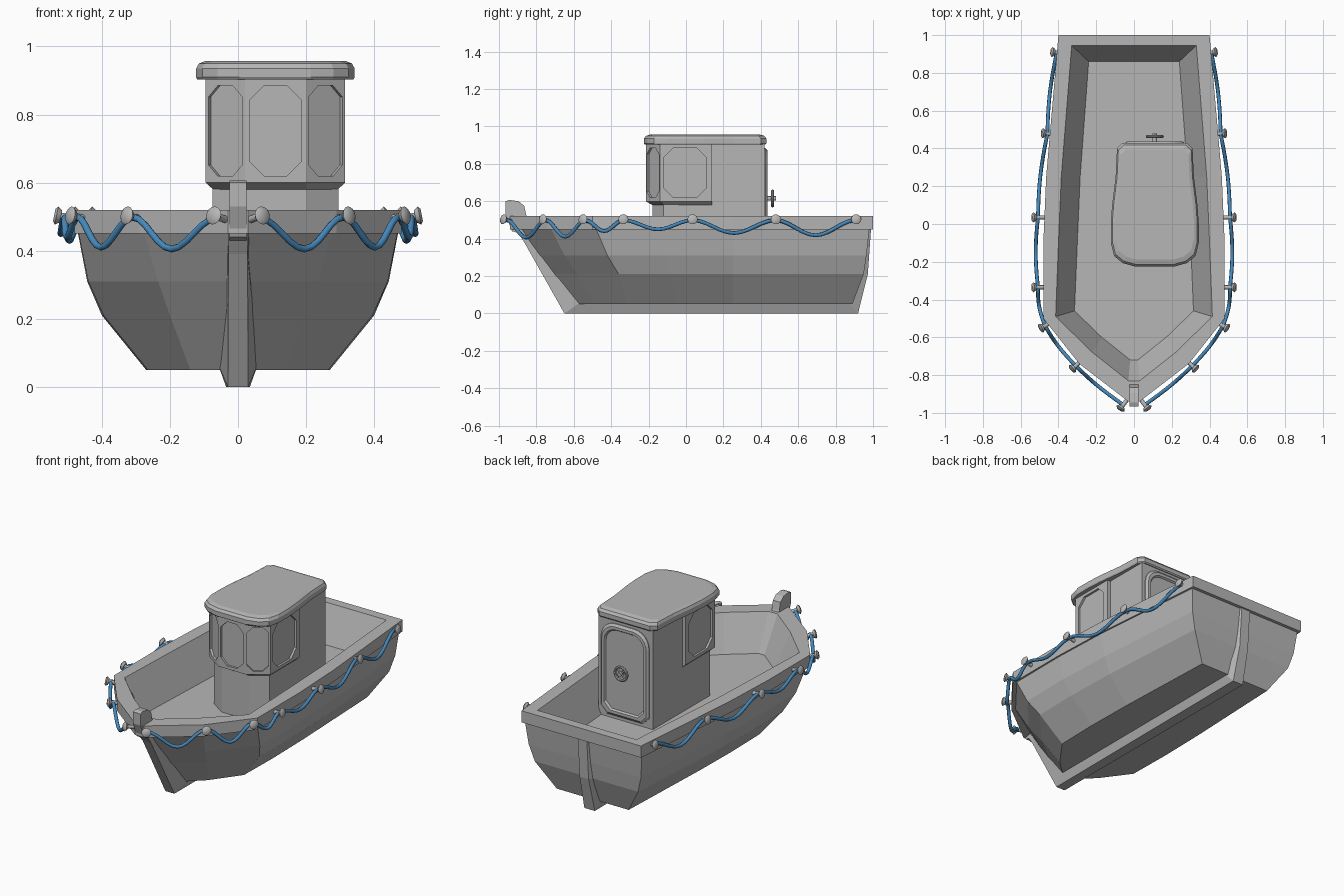
import bpy, bmesh, math
from mathutils import Vector, Matrix

if "Cube" in bpy.data.objects:
    bpy.data.objects.remove(bpy.data.objects["Cube"])


def material(name, rgb):
    m = bpy.data.materials.new(name)
    m.diffuse_color = (*rgb, 1)
    m.use_nodes = True
    m.node_tree.nodes["Principled BSDF"].inputs["Base Color"].default_value = m.diffuse_color
    return m


GREY = material("plain grey", (0.47, 0.47, 0.47))
BLUE = material("rope blue", (0.06, 0.25, 0.50))


def finish(name, bm, mat=GREY, smooth=False):
    bmesh.ops.recalc_face_normals(bm, faces=bm.faces)
    me = bpy.data.meshes.new(name)
    bm.to_mesh(me)
    bm.free()
    me.materials.append(mat)
    ob = bpy.data.objects.new(name, me)
    bpy.context.collection.objects.link(ob)
    if smooth:
        bpy.ops.object.select_all(action='DESELECT')
        ob.select_set(True)
        bpy.context.view_layer.objects.active = ob
        bpy.ops.object.shade_smooth_by_angle(angle=math.radians(40))
    return ob


def loft(name, rings):
    """Skin equal-length closed rings and cap both ends."""
    bm = bmesh.new()
    vs = [[bm.verts.new(p) for p in r] for r in rings]
    n = len(vs[0])
    for a, b in zip(vs, vs[1:]):
        for i in range(n):
            j = (i + 1) % n
            bm.faces.new((a[i], a[j], b[j], b[i]))
    bm.faces.new(vs[0])
    bm.faces.new(vs[-1])
    return finish(name, bm)


def mirrored(half, z, cx=0):
    pts = [(cx + x, y, z) for x, y in half]
    return pts + [(cx - x, y, z) for x, y in reversed(half)]


def cylinder(bm, p, q, r1, r2, n=16):
    p, q = Vector(p), Vector(q)
    d = q - p
    m = Matrix.Translation((p + q) / 2) @ d.to_track_quat('Z', 'Y').to_matrix().to_4x4()
    bmesh.ops.create_cone(bm, cap_ends=True, segments=n, radius1=r1, radius2=r2,
                          depth=d.length, matrix=m)


# Hull: outer skin, rim, inner walls and deck in one loft
hull = [
    (0.05, [(.24, .89), (.265, .25), (.27, -.05), (.265, -.32), (.14, -.49), (.02, -.60)]),
    (0.21, [(.345, .95), (.39, .25), (.40, -.08), (.395, -.36), (.20, -.58), (.02, -.72)]),
    (0.31, [(.375, .965), (.43, .25), (.443, -.1), (.44, -.42), (.235, -.65), (.02, -.79)]),
    (0.45, [(.39, .98), (.455, .25), (.47, -.1), (.468, -.48), (.275, -.72), (.02, -.885)]),
    (0.45, [(.40, 1.0), (.465, .25), (.48, -.1), (.48, -.50), (.29, -.74), (.03, -.94)]),
    (0.52, [(.40, 1.0), (.465, .25), (.48, -.1), (.48, -.50), (.29, -.74), (.03, -.94)]),
    (0.52, [(.33, .945), (.385, .25), (.40, -.1), (.415, -.49), (.22, -.68), (.03, -.83)]),
    (0.31, [(.24, .86), (.285, .25), (.30, -.1), (.315, -.46), (.17, -.60), (.02, -.72)]),
]
loft("hull", [mirrored(h, z) for z, h in hull])

# Keel: stem, bottom strip and stern rib (outer point, inner point, half widths)
stations = [
    ((-.925, .47), (-.83, .47), .03, .03),
    ((-.87, .39), (-.77, .37), .028, .035),
    ((-.65, 0), (-.55, .07), .03, .06),
    ((.92, 0), (.86, .07), .035, .06),
    ((.972, .21), (.92, .21), .03, .06),
    ((.99, .46), (.94, .46), .03, .06),
]
loft("keel", [[(-wo, o[0], o[1]), (wo, o[0], o[1]), (wi, i[0], i[1]), (-wi, i[0], i[1])]
              for o, i, wo, wi in stations])

# Bow post standing on the rim
post = [(-.93, .44), (-.965, .53), (-.965, .60), (-.945, .607), (-.895, .60),
        (-.865, .575), (-.855, .53), (-.80, .40)]
loft("bow_post", [[(s * .025, y, z) for y, z in post] for s in (-1, 1)])

# Cabin: narrow body, and a wider window band wrapped round its front
CX = .11
body = [(.182, .42), (.185, -.12), (.09, -.18)]
band_low = [(.183, .14), (.183, -.12), (.09, -.18)]
band = [(.205, .14), (.205, -.14), (.09, -.215)]
loft("cabin_body", [mirrored(body, z, CX) for z in (.30, .91)])
windows = loft("window_band", [mirrored(band_low, .58, CX), mirrored(band, .60, CX),
                               mirrored(band, .91, CX)])


def cut_window(x, y, normal, width):
    """Recess an octagonal window in the band."""
    n = Vector((*normal, 0)).normalized()
    t = Vector((-n.y, n.x, 0))
    w, h, c = width / 2, .133, min(.05, width * .28)
    shape = [(w, h - c), (w - c, h), (c - w, h), (-w, h - c),
             (-w, c - h), (c - w, -h), (w - c, -h), (w, c - h)]
    ctr = Vector((x, y, .752))
    cutter = loft("window_cutter", [[ctr + n * d + t * a + Vector((0, 0, b)) for a, b in shape]
                                    for d in (-.013, .05)])
    cutter.hide_render = True
    mod = windows.modifiers.new("window", 'BOOLEAN')
    mod.operation = 'DIFFERENCE'
    mod.solver = 'EXACT'
    mod.object = cutter
    bpy.context.view_layer.objects.active = windows
    bpy.ops.object.modifier_apply(modifier=mod.name)
    bpy.data.objects.remove(cutter)


cut_window(CX, -.215, (0, -1), .15)
for s in (-1, 1):
    cut_window(CX + s * .1475, -.1775, (s * .075, -.115), .118)
    cut_window(CX + s * .205, -.005, (s, 0), .225)

# Roof with bevelled edges
roof = [(.17, .43), (.20, .40), (.207, .25), (.226, .10), (.233, 0), (.233, -.10),
        (.215, -.17), (.17, -.207), (.105, -.225)]


def roof_ring(k, z):
    return mirrored([(x * k, .1 + (y - .1) * k) for x, y in roof], z, CX)


loft("roof", [roof_ring(k, z) for k, z in ((.985, .903), (1, .91), (1, .935), (.965, .95), (.89, .957))])

# Door on the back with a raised border
def door_ring(w, low, top, y):
    r = w * .6
    arc = [(w - r + r * math.cos(a), top - r + r * math.sin(a))
           for a in (math.radians(15 * i) for i in range(7))]
    foot = .04
    half = [(w - foot, low), (w, low + foot)] + arc
    pts = half + [(-x, z) for x, z in reversed(half)]
    return [(CX + x, y, z) for x, z in pts]


loft("door", [door_ring(.16, .33, .885, .41), door_ring(.16, .33, .885, .425),
              door_ring(.148, .345, .872, .436), door_ring(.132, .362, .855, .436),
              door_ring(.125, .37, .848, .426)])

# Door wheel: rim, hub and spokes
bm = bmesh.new()
N, M = 20, 8
ring = [[bm.verts.new((CX + (.04 + .008 * math.cos(v)) * math.cos(u), .463 + .008 * math.sin(v),
                       .615 + (.04 + .008 * math.cos(v)) * math.sin(u)))
         for v in (math.tau * j / M for j in range(M))]
        for u in (math.tau * i / N for i in range(N))]
for i in range(N):
    for j in range(M):
        bm.faces.new((ring[i][j], ring[(i + 1) % N][j],
                      ring[(i + 1) % N][(j + 1) % M], ring[i][(j + 1) % M]))
cylinder(bm, (CX, .42, .615), (CX, .48, .615), .012, .012)
for k in range(4):
    a = math.tau * (k + .5) / 4
    cylinder(bm, (CX, .463, .615), (CX + .04 * math.cos(a), .463, .615 + .04 * math.sin(a)), .006, .006, 6)
finish("door_wheel", bm, smooth=True)

# Pegs along both sides (head x, y and outward direction), with rope slung between
pegs = [(.07, -.975, .6, -.8), (.325, -.765, .75, -.66), (.49, -.55, .87, -.5),
        (.53, -.335, 1, 0), (.53, .035, 1, 0), (.48, .48, 1, .08), (.43, .91, 1, .08)]
lows = [.405, .41, .44, .45, .43, .418]
for s, side in ((1, "right"), (-1, "left")):
    bm = bmesh.new()
    hooks = []
    for x, y, nx, ny in pegs:
        n = Vector((s * nx, ny, .2)).normalized()
        head = Vector((s * x, y, .503))
        cylinder(bm, head - n * .075, head, .011, .011, 12)
        cylinder(bm, head - n * .010, head + n * .003, .018, .027)
        cylinder(bm, head + n * .003, head + n * .010, .027, .018)
        hooks.append(head - n * .022)
    finish(side + "_pegs", bm, smooth=True)

    path = []
    for a, b, low in zip(hooks, hooks[1:], lows):
        for i in range(12):
            t = i / 12
            p = a.lerp(b, t)
            p.z -= (p.z - low) * (.5 - .5 * math.cos(math.tau * t))
            out = Vector((p.x, 0, 0)).normalized()
            p += out * .012 * math.sin(math.pi * t)
            path.append(p)
    path.append(hooks[-1])
    cu = bpy.data.curves.new(side + "_rope", 'CURVE')
    cu.dimensions = '3D'
    cu.bevel_depth = .010
    cu.bevel_resolution = 2
    cu.use_fill_caps = True
    sp = cu.splines.new('POLY')
    sp.points.add(len(path) - 1)
    for pt, p in zip(sp.points, path):
        pt.co = (*p, 1)
    cu.materials.append(BLUE)
    rope = bpy.data.objects.new(side + "_rope", cu)
    bpy.context.collection.objects.link(rope)
